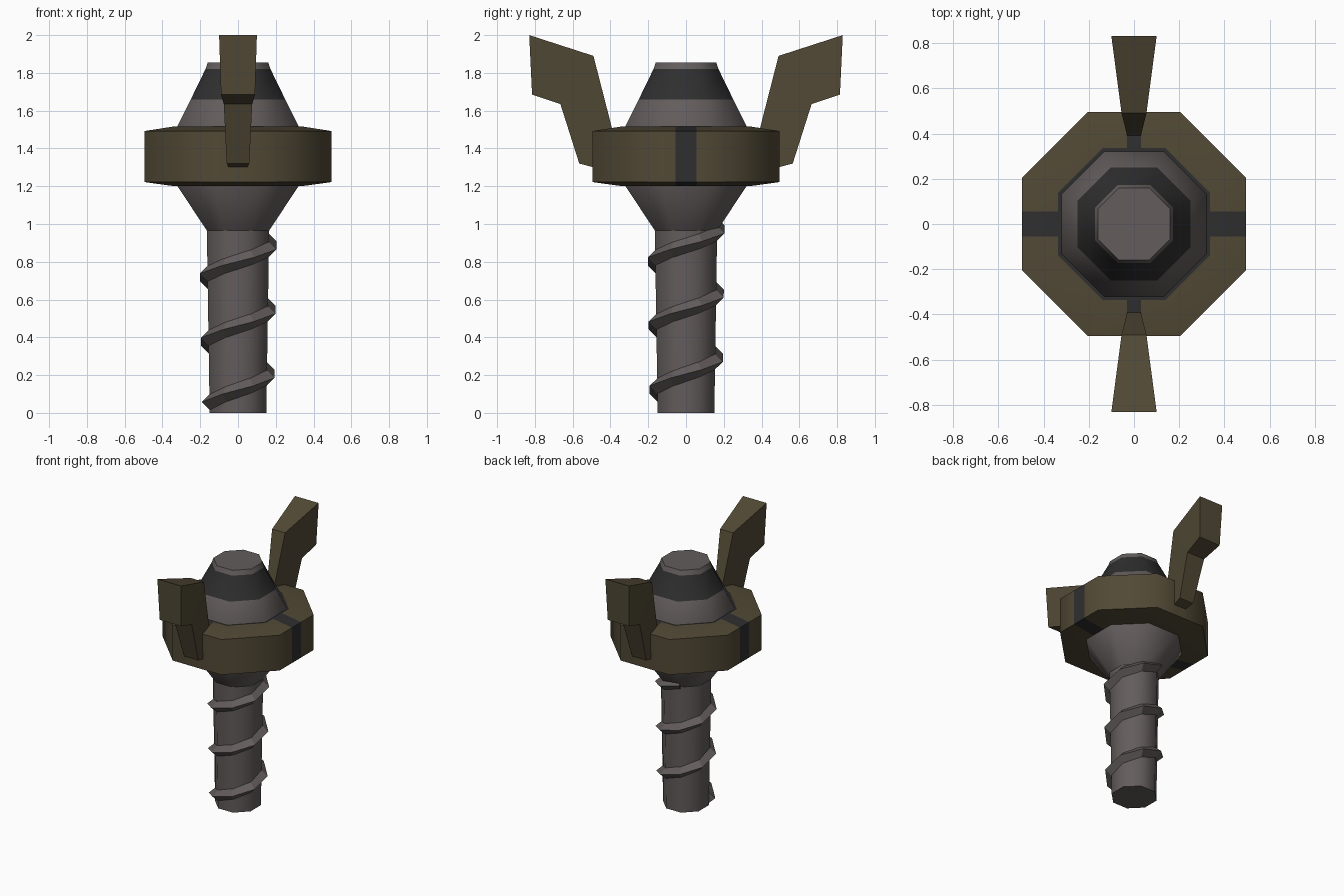
import bpy, bmesh, math
from mathutils import Vector

cube = bpy.data.objects.get("Cube")
if cube:
    bpy.data.objects.remove(cube, do_unlink=True)


def material(name, color):
    m = bpy.data.materials.new(name)
    m.use_nodes = True
    m.diffuse_color = (*color, 1)
    m.node_tree.nodes["Principled BSDF"].inputs["Base Color"].default_value = (*color, 1)
    return m


GREY = material("warm grey metal", (0.125, 0.107, 0.107))
OLIVE = material("olive bronze", (0.083, 0.067, 0.036))
DARK = material("dark metal", (0.028, 0.028, 0.029))

SIDES = 8
STEP = 2 * math.pi / SIDES
TO_CORNER = 1 / math.cos(STEP / 2)


def corner(i, apothem, z):
    """Corner i of an octagon whose flats face the axes."""
    a, r = (i + 0.5) * STEP, apothem * TO_CORNER
    return Vector((r * math.cos(a), r * math.sin(a), z))


def finish(name, bm, mats, smooth=True):
    bmesh.ops.recalc_face_normals(bm, faces=bm.faces)
    mesh = bpy.data.meshes.new(name)
    bm.to_mesh(mesh)
    bm.free()
    for m in mats:
        mesh.materials.append(m)
    ob = bpy.data.objects.new(name, mesh)
    bpy.context.collection.objects.link(ob)
    if smooth:
        bpy.ops.object.select_all(action="DESELECT")
        ob.select_set(True)
        bpy.context.view_layer.objects.active = ob
        bpy.ops.object.shade_smooth_by_angle(angle=math.radians(50))
    return ob


def lathe(profile):
    """Capped octagonal solid from (apothem, z) pairs."""
    bm = bmesh.new()
    rings = [[bm.verts.new(corner(i, r, z)) for i in range(SIDES)] for r, z in profile]
    for a, b in zip(rings, rings[1:]):
        for i in range(SIDES):
            j = (i + 1) % SIDES
            bm.faces.new((a[i], a[j], b[j], b[i]))
    bm.faces.new(rings[0])
    bm.faces.new(rings[-1])
    return bm


# Shaft
finish("shaft", lathe([(0.15, 0), (0.165, 0.97)]), [GREY])

# Screw thread: triangular section swept up the octagon
bm = bmesh.new()
sections = []
for k in range(23):
    z = 0.058 + k * 0.0425
    core, tip = 0.145 + 0.015 * z, 0.191 + 0.014 * z
    i = k + 4
    sections.append([bm.verts.new(corner(i, r, max(0, z + dz)))
                     for r, dz in ((core, -0.045), (tip, 0), (core, 0.045))])
for a, b in zip(sections, sections[1:]):
    for i in range(3):
        j = (i + 1) % 3
        bm.faces.new((a[i], a[j], b[j], b[i]))
bm.faces.new(sections[0])
bm.faces.new(sections[-1])
finish("thread", bm, [GREY], smooth=False)

# Flared neck under the collar
finish("neck", lathe([(0.165, 0.965), (0.32, 1.2), (0.32, 1.3)]), [GREY])

# Domed head with a dark band
bm = lathe([(0.32, 1.4), (0.32, 1.52), (0.25, 1.66), (0.172, 1.82), (0.16, 1.855)])
for f in bm.faces:
    f.material_index = int(1.66 < f.calc_center_median().z < 1.81)
finish("head", bm, [GREY, DARK])

# Collar with dark seams at the sides, short seams behind the wings, and a dark inner rim
bm = lathe([(0.315, 1.2), (0.335, 1.2), (0.495, 1.222), (0.495, 1.492), (0.335, 1.517), (0.315, 1.515)])
for axis, half in (((0, 1, 0), 0.055), ((1, 0, 0), 0.03)):
    for side in (-1, 1):
        bmesh.ops.bisect_plane(bm, geom=bm.verts[:] + bm.edges[:] + bm.faces[:],
                               plane_co=Vector(axis) * half * side, plane_no=axis)
bm.normal_update()
for f in bm.faces:
    c = f.calc_center_median()
    side_seam = abs(c.y) < 0.055 and abs(c.x) > 0.32
    wing_seam = abs(c.x) < 0.03 and abs(c.y) < 0.45 and c.z > 1.4
    rim = c.z > 1.4 and max(abs(c.x), abs(c.y), (abs(c.x) + abs(c.y)) / math.sqrt(2)) < 0.334
    f.material_index = int(side_seam or wing_seam or rim)
finish("collar", bm, [OLIVE, DARK])

# Wings: bent profile in y and z, with half width at each point
WING = [(0.335, 1.26, 0.03), (0.39, 1.5, 0.03), (0.49, 1.89, 0.055), (0.83, 2.0, 0.1),
        (0.815, 1.685, 0.09), (0.665, 1.635, 0.075), (0.565, 1.32, 0.06)]
for name, side in (("front_wing", -1), ("back_wing", 1)):
    bm = bmesh.new()
    left, right = [[bm.verts.new((s * w, side * y, z)) for y, z, w in WING] for s in (1, -1)]
    n = len(WING)
    # Each cheek splits at the elbow
    for cheek in (left, right):
        bm.faces.new([cheek[i] for i in (0, 1, 2, 5, 6)])
        bm.faces.new([cheek[i] for i in (2, 3, 4, 5)])
    for i in range(n):
        j = (i + 1) % n
        bm.faces.new((left[i], left[j], right[j], right[i]))
    finish(name, bm, [OLIVE], smooth=False)
